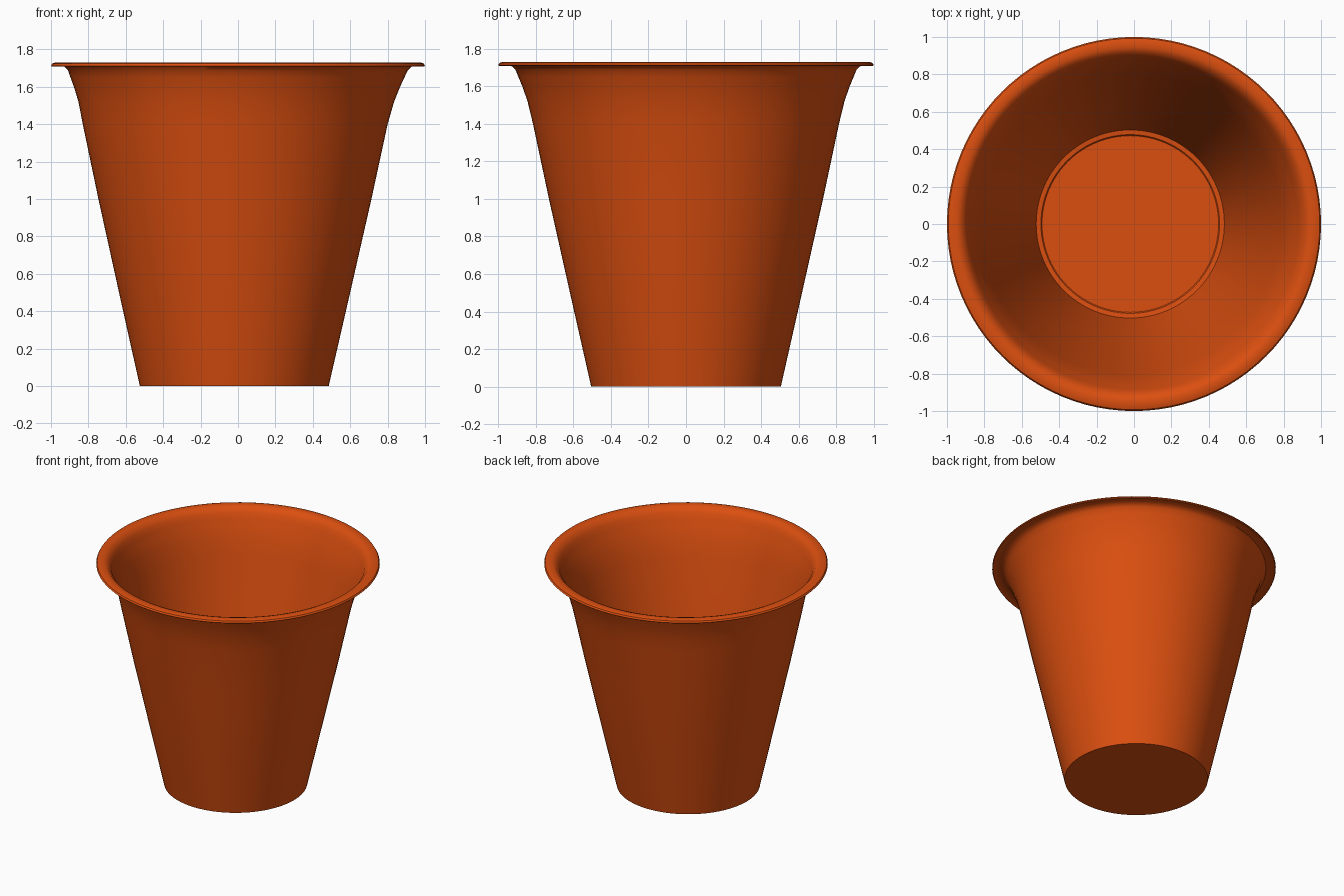
import bpy, bmesh, math

if "Cube" in bpy.data.objects:
    bpy.data.objects.remove(bpy.data.objects["Cube"])

SEGMENTS = 96

# Closed wall section as (radius, height), from outer base up, over the lip and down inside
PROFILE = [
    (0.505, 0.0), (0.618, 0.5), (0.73, 1.0), (0.815, 1.4), (0.844, 1.52),
    (0.872, 1.60), (0.893, 1.65), (0.908, 1.687), (0.93, 1.708),   # outer wall and flare
    (0.975, 1.711), (0.995, 1.707), (1.0, 1.712), (0.993, 1.724),
    (0.975, 1.730), (0.945, 1.730), (0.922, 1.722),                # rolled lip
    (0.896, 1.69), (0.881, 1.65), (0.860, 1.60), (0.832, 1.52),
    (0.803, 1.4), (0.718, 1.0), (0.606, 0.5), (0.503, 0.03),       # inner wall
    (0.478, 0.027), (0.472, 0.020),                                # floor step
]


def axis_x(z):
    """The cup leans slightly: its base sits a little left of the rim."""
    if z < 1.4:
        return -0.02 + 0.005 * z / 1.4
    return -0.015 + 0.015 * min(1, (z - 1.4) / 0.31)


bm = bmesh.new()
rings = []
for r, z in PROFILE:
    ring = []
    for i in range(SEGMENTS):
        a = math.tau * i / SEGMENTS
        ring.append(bm.verts.new((axis_x(z) + r * math.cos(a), r * math.sin(a), z)))
    rings.append(ring)

# Walls between neighbouring rings
for low, high in zip(rings, rings[1:]):
    for i in range(SEGMENTS):
        j = (i + 1) % SEGMENTS
        bm.faces.new((low[i], low[j], high[j], high[i]))

# Underside and inner floor
bm.faces.new(list(reversed(rings[0])))
bm.faces.new(rings[-1])
bmesh.ops.recalc_face_normals(bm, faces=bm.faces[:])

mesh = bpy.data.meshes.new("cup")
bm.to_mesh(mesh)
bm.free()
cup = bpy.data.objects.new("cup", mesh)
bpy.context.collection.objects.link(cup)

# Orange plastic
mat = bpy.data.materials.new("orange_plastic")
mat.diffuse_color = (0.71, 0.078, 0.005, 1)
mat.use_nodes = True
mat.node_tree.nodes["Principled BSDF"].inputs["Base Color"].default_value = mat.diffuse_color
mesh.materials.append(mat)

bpy.context.view_layer.objects.active = cup
cup.select_set(True)
bpy.ops.object.shade_smooth_by_angle(angle=math.radians(40))
